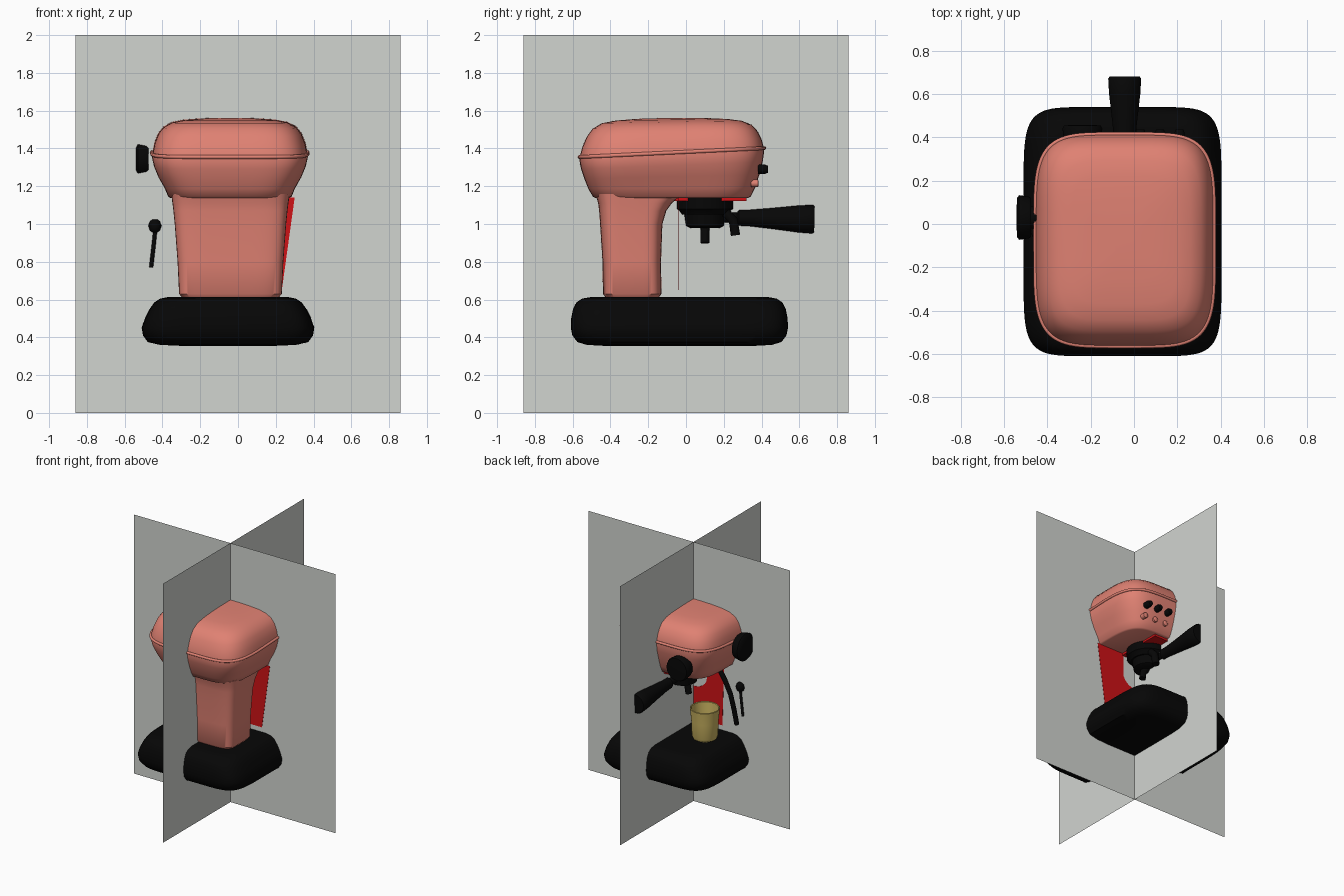
import bpy, bmesh, math
from mathutils import Vector, Matrix

if "Cube" in bpy.data.objects:
    bpy.data.objects.remove(bpy.data.objects["Cube"])


def material(name, rgb):
    m = bpy.data.materials.new(name)
    m.diffuse_color = (*rgb, 1)
    m.use_nodes = True
    m.node_tree.nodes["Principled BSDF"].inputs["Base Color"].default_value = m.diffuse_color
    return m


SALMON = material("salmon enamel", (0.74, 0.22, 0.17))
BLACK = material("black plastic", (0.002, 0.002, 0.002))
RED = material("red lining", (0.62, 0.006, 0.008))
GOLD = material("gold cup", (0.60, 0.46, 0.12))
GREY = material("grey panel", (0.64, 0.66, 0.63))


def finish(name, bm, mat, matrix=None, angle=40):
    bmesh.ops.recalc_face_normals(bm, faces=bm.faces)
    me = bpy.data.meshes.new(name)
    bm.to_mesh(me)
    bm.free()
    if matrix:
        me.transform(matrix)
    me.materials.append(mat)
    me.shade_smooth()
    me.set_sharp_from_angle(angle=math.radians(angle))
    ob = bpy.data.objects.new(name, me)
    bpy.context.collection.objects.link(ob)
    return ob


def outline(hx, hy, e, n):
    """Points of a superellipse (e=2 is an ellipse, larger is boxier)."""
    pts = []
    for i in range(n):
        c, s = math.cos(math.tau * i / n), math.sin(math.tau * i / n)
        pts.append((math.copysign(abs(c) ** (2 / e), c) * hx,
                    math.copysign(abs(s) ** (2 / e), s) * hy))
    return pts


def loft(name, sections, mat, e=2, n=48, matrix=None, shear=None, angle=40):
    """Skin rings given as (z, half x, half y, centre x, centre y)."""
    bm = bmesh.new()
    rings = []
    for z, hx, hy, cx, cy in sections:
        ring = []
        for x, y in outline(hx, hy, e, n):
            dz = shear(y + cy, z) if shear else 0
            ring.append(bm.verts.new((x + cx, y + cy, z + dz)))
        rings.append(ring)
    for a, b in zip(rings, rings[1:]):
        for i in range(n):
            j = (i + 1) % n
            bm.faces.new((a[i], a[j], b[j], b[i]))
    bm.faces.new(rings[0])
    bm.faces.new(rings[-1])
    return finish(name, bm, mat, matrix, angle)


def lathe(name, profile, mat, origin, axis=(0, 0, 1), n=40):
    """Turn (distance along axis, radius) pairs about an axis."""
    rot = Vector((0, 0, 1)).rotation_difference(Vector(axis)).to_matrix().to_4x4()
    return loft(name, [(t, r, r, 0, 0) for t, r in profile], mat, 2, n,
                Matrix.Translation(origin) @ rot)


def tube(name, pts, radius, mat, cyclic=False):
    cu = bpy.data.curves.new(name, 'CURVE')
    cu.dimensions = '3D'
    cu.bevel_depth = radius
    cu.bevel_resolution = 3
    cu.use_fill_caps = True
    sp = cu.splines.new('POLY')
    sp.points.add(len(pts) - 1)
    for p, co in zip(sp.points, pts):
        p.co = (*co, 1)
    sp.use_cyclic_u = cyclic
    cu.materials.append(mat)
    ob = bpy.data.objects.new(name, cu)
    bpy.context.collection.objects.link(ob)


def plate(name, corners, mat, thick=None):
    bm = bmesh.new()
    f = bm.faces.new([bm.verts.new(c) for c in corners])
    if thick:
        r = bmesh.ops.extrude_face_region(bm, geom=[f])
        vs = [g for g in r["geom"] if isinstance(g, bmesh.types.BMVert)]
        bmesh.ops.translate(bm, verts=vs, vec=thick)
        bm.faces.new([f.verts[i] for i in range(len(corners))]) if not f.is_valid else None
    finish(name, bm, mat, angle=20)


CX = -0.043  # centre line of the machine

# panels crossing at the middle of the machine
W, PX, PY = 0.86, -0.038, -0.038
plate("cross_panel_front", [(-W, PY, 0), (W, PY, 0), (W, PY, 2), (-W, PY, 2)], GREY)
plate("cross_panel_side", [(PX, -W, 0), (PX, W, 0), (PX, W, 2), (PX, -W, 2)], GREY)

# base
base = [(.355, .25, .40), (.36, .36, .49), (.375, .425, .54), (.41, .45, .567),
        (.45, .457, .575), (.50, .44, .573), (.55, .415, .563), (.585, .39, .545),
        (.605, .36, .515), (.613, .32, .47), (.613, .15, .25)]
loft("base", [(z, a, b, -.053, -.035) for z, a, b in base], BLACK, e=7, n=80)

# column, flared where it meets the head
column = [(.61, .255, .14, -.285), (.63, .272, .155, -.285), (.80, .28, .155, -.287),
          (1.0, .295, .165, -.29), (1.07, .302, .178, -.282), (1.11, .307, .195, -.27),
          (1.16, .314, .23, -.25)]
loft("column", [(z, a, b, -.04, c) for z, a, b, c in column], SALMON, e=5.5, n=80)


# head, with the seam climbing towards the back
def tilt(y, z):
    w = min(1, max(0, (z - 1.15) / .2)) * (1 if z < 1.45 else max(.2, 1 - (z - 1.45) * 7))
    return w * .048 * (y + .075)


head = [(1.138, .315, .405), (1.145, .327, .418), (1.19, .345, .442), (1.25, .378, .463),
        (1.31, .402, .481), (1.36, .413, .489), (1.39, .408, .485), (1.43, .400, .474),
        (1.48, .380, .450), (1.515, .352, .42), (1.54, .305, .37), (1.552, .245, .295),
        (1.559, .15, .18), (1.561, .05, .06)]
loft("head", [(z, a, b, CX, -.075) for z, a, b in head], SALMON, e=4.6, n=96, shear=tilt)
seam = [(x + CX, y - .075, 1.378 + tilt(y - .075, 1.378))
        for x, y in outline(.412, .489, 4.6, 96)]
tube("head_seam", seam, .01, SALMON, cyclic=True)

# red lining: upright panel with an arched notch, and underside of the head
arch = [(CX + .11 * math.cos(a), .98 - .09 * math.sin(a))
        for a in [math.pi * i / 12 for i in range(13)]]
shape = ([(-.30, 1.14), (-.285, .65), (.232, .65), (.30, 1.14), (CX + .11, 1.14)]
         + arch + [(CX - .11, 1.14)])
plate("red_back_panel", [(x, PY - .002, z) for x, z in shape], RED, (0, .004, 0))
plate("red_underside", [(CX - .12, -.07, 1.122), (CX + .12, -.07, 1.122),
                        (CX + .12, .32, 1.122), (CX - .12, .32, 1.122)], RED, (0, 0, .025))

# brew group, basket and spout
lathe("brew_group", [(.0, .12), (.02, .135), (.03, .148), (.10, .15)], BLACK, (CX, .1, 1.05))
lathe("filter_basket", [(.0, .08), (.01, .10), (.09, .112)], BLACK, (CX, .1, .98))
for s in (-1, 1):
    tube("spout", [(CX, .1, .99), (CX + s * .04, .1, .96), (CX + s * .05, .1, .90)],
         .024, BLACK)

# filter handle
lathe("filter_handle", [(0, .026), (.09, .028), (.10, .042), (.16, .044), (.28, .056),
                        (.42, .072), (.49, .076), (.50, .07)], BLACK,
      (CX, .18, 1.035), (0, 1, -.02))
tube("handle_hook", [(.02, .21, 1.06), (.02, .25, 1.02), (.02, .262, .94)], .026, BLACK)

# side steam knob
lathe("steam_knob", [(0, .05), (.05, .05), (.05, .09), (.06, .096), (.105, .103),
                     (.115, .09), (.117, .03)], BLACK, (-.425, .03, 1.345), (-1, 0, 0))

# steam wand with its grip
tube("steam_wand", [(-.33, .08, 1.16), (-.39, .08, 1.07), (-.43, .07, .97),
                    (-.445, .05, .85), (-.455, .03, .73)], .018, BLACK)
tube("wand_lever", [(-.435, PY, 1.0), (-.445, PY, .90), (-.46, PY, .77)], .011, BLACK)
lathe("wand_grip", [(-.035, .012), (-.025, .026), (0, .035), (.025, .026), (.035, .012)],
      BLACK, (-.44, PY, .99), n=20)

# control panel: gauge, buttons and small lamps
lathe("gauge", [(0, .085), (.06, .092), (.075, .085), (.077, .03)], BLACK,
      (-.238, .38, 1.255), (0, 1, 0))
for x in (.03, .12, .21):
    lathe("button", [(0, .024), (.04, .024), (.055, .018)], BLACK,
          (x, .38, 1.29), (0, 1, 0), 20)
    lathe("lamp", [(0, .02), (.035, .02), (.04, .012)], SALMON,
          (x, .345, 1.215), (0, 1, 0), 20)

# cup
lathe("cup", [(0, .07), (.008, .084), (.03, .092), (.14, .096), (.235, .105), (.24, .101),
              (.235, .096), (.03, .082)], GOLD, (-.26, .14, .612))
